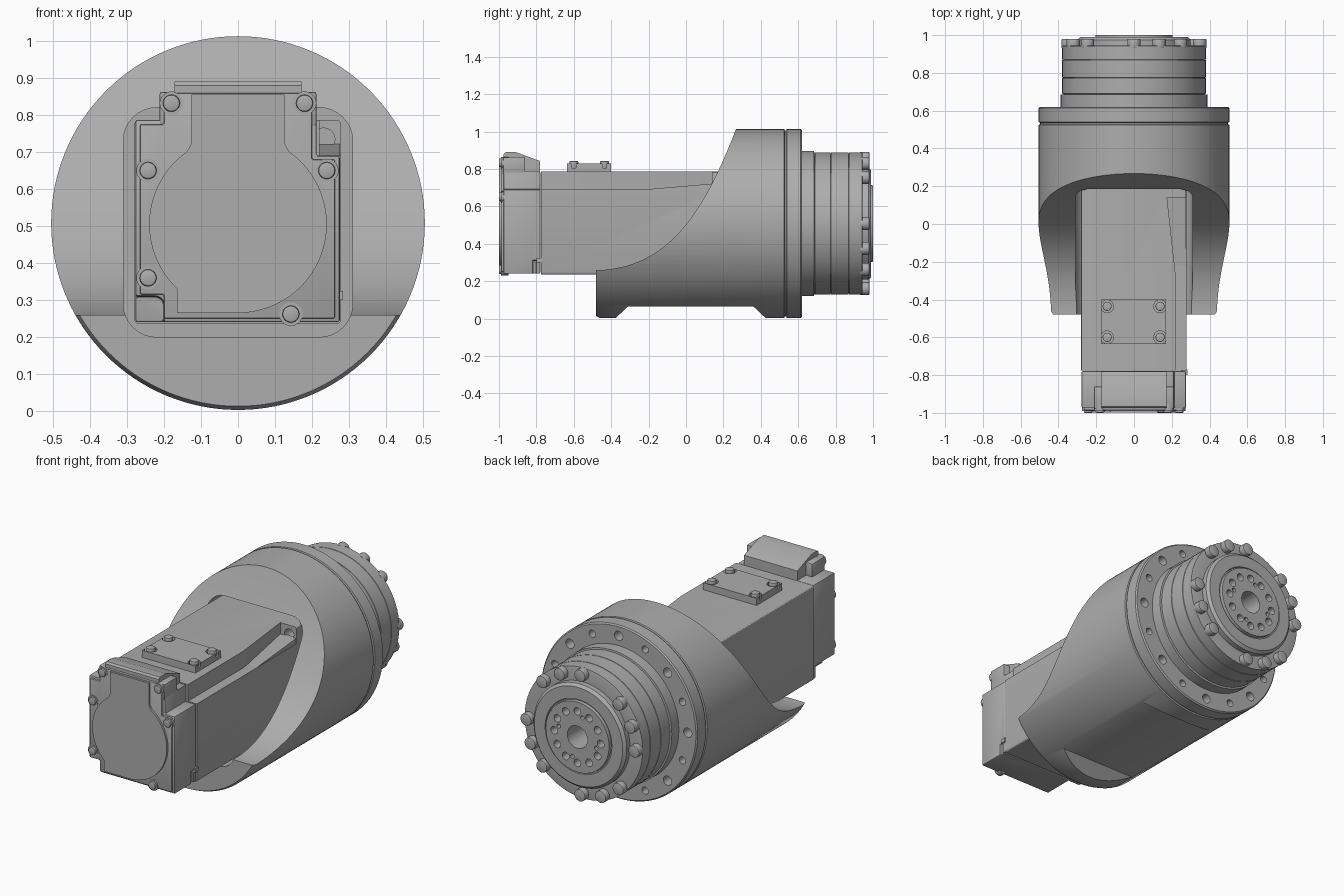
import bpy, bmesh
from math import sin, cos, pi, radians
from mathutils import Vector

CZ = 0.508  # height of the main axis

if "Cube" in bpy.data.objects:
    bpy.data.objects.remove(bpy.data.objects["Cube"])

metal = bpy.data.materials.new("satin grey metal")
metal.use_nodes = True
grey = (0.42, 0.42, 0.42, 1)
metal.diffuse_color = grey
metal.node_tree.nodes["Principled BSDF"].inputs["Base Color"].default_value = grey


def finish(name, bm):
    bmesh.ops.recalc_face_normals(bm, faces=bm.faces)
    mesh = bpy.data.meshes.new(name)
    bm.to_mesh(mesh)
    bm.free()
    mesh.materials.append(metal)
    ob = bpy.data.objects.new(name, mesh)
    bpy.context.collection.objects.link(ob)
    return ob


def prism(name, pts, axis, a, b, bm=None):
    """Extrude a 2D outline along an axis; returns an object unless adding to bm."""
    place = {"x": lambda u, v, w: (w, u, v),
             "y": lambda u, v, w: (u, w, v),
             "z": lambda u, v, w: (u, v, w)}[axis]
    own = bm is None
    bm = bmesh.new() if own else bm
    base = bm.faces.new([bm.verts.new(place(u, v, a)) for u, v in pts])
    new = bmesh.ops.extrude_face_region(bm, geom=[base])["geom"]
    shift = Vector(place(0, 0, b - a))
    bmesh.ops.translate(bm, vec=shift, verts=[g for g in new if isinstance(g, bmesh.types.BMVert)])
    return finish(name, bm) if own else None


def circle(u, v, r, n=20):
    return [(u + r * cos(2 * pi * i / n), v + r * sin(2 * pi * i / n)) for i in range(n)]


def rect(u0, u1, v0, v1):
    return [(u0, v0), (u1, v0), (u1, v1), (u0, v1)]


def rounded(u0, u1, v0, v1, r, n=8):
    pts = []
    corners = [(u1 - r, v1 - r), (u0 + r, v1 - r), (u0 + r, v0 + r), (u1 - r, v0 + r)]
    for k, (u, v) in enumerate(corners):
        for i in range(n + 1):
            t = (k + i / n) * pi / 2
            pts.append((u + r * cos(t), v + r * sin(t)))
    return pts


def discs(name, spots, r, axis, a, b, n=20):
    """Several equal short cylinders in one object."""
    bm = bmesh.new()
    for u, v in spots:
        prism(name, circle(u, v, r, n), axis, a, b, bm)
    return finish(name, bm)


def lathe(name, profile, n=96):
    """Solid of revolution about the main axis from (radius, y) pairs."""
    bm = bmesh.new()
    rings = [[bm.verts.new((x, y, z)) for x, z in circle(0, CZ, r, n)] for r, y in profile]
    for p, q in zip(rings, rings[1:]):
        for i in range(n):
            bm.faces.new((p[i], p[i - 1], q[i - 1], q[i]))
    bm.faces.new(rings[0])
    bm.faces.new(rings[-1])
    return finish(name, bm)


def polar(r, degrees):
    return [(r * cos(radians(d)), CZ + r * sin(radians(d))) for d in degrees]


def modify(ob, kind, **settings):
    mod = ob.modifiers.new(kind.lower(), kind)
    for key, value in settings.items():
        setattr(mod, key, value)
    bpy.context.view_layer.objects.active = ob
    bpy.ops.object.modifier_apply(modifier=mod.name)


def cut(ob, *cutters):
    for c in cutters:
        modify(ob, "BOOLEAN", operation="DIFFERENCE", solver="EXACT", object=c)
        bpy.data.objects.remove(c)


def bevel(ob, width):
    modify(ob, "BEVEL", width=width, segments=2, limit_method="ANGLE", angle_limit=radians(50))


# Housing: a drum with a sweeping scoop, a motor pocket and a flat underside
housing = lathe("housing", [(0.495, -0.48), (0.505, -0.46), (0.505, 0.525), (0.497, 0.528), (0.497, 0.536),
                            (0.505, 0.539), (0.505, 0.613), (0.498, 0.62)], 128)
p0, p1, p2, p3 = [Vector(p) for p in ((-0.44, 0.26), (-0.08, 0.29), (0.10, 0.58), (0.27, 1.02))]
scoop = [(-0.6, 1.2), (-0.6, 0.26)]
for i in range(33):
    t = i / 32
    scoop.append(tuple(p0 * (1 - t) ** 3 + p1 * 3 * t * (1 - t) ** 2 + p2 * 3 * t * t * (1 - t) + p3 * t ** 3))
scoop.append((0.34, 1.2))
ring_spots = polar(0.445, [22.5 * i for i in range(16)])
cut(housing,
    prism("scoop_cutter", scoop, "x", -0.7, 0.7),
    prism("pocket_cutter", rounded(-0.31, 0.31, 0.2, 0.82, 0.09), "y", -0.7, 0.36),
    prism("underside_cutter", [(-0.40, -0.02), (0.45, -0.02), (0.36, 0.065), (-0.31, 0.065)], "x", -0.6, 0.6),
    discs("bolt_hole_cutter", ring_spots[::2], 0.027, "y", 0.55, 0.7),
    discs("dowel_hole_cutter", ring_spots[1::2], 0.021, "y", 0.55, 0.7))

# Gear unit: stacked rings separated by fine grooves
profile = [(0.388, 0.60), (0.388, 0.685)]
for y0, y1 in ((0.69, 0.772), (0.776, 0.868), (0.872, 0.942)):
    profile += [(0.372, y0 - 0.003), (0.38, y0), (0.38, y1), (0.372, y1 + 0.002)]
profile += [(0.30, 0.944), (0.30, 0.975), (0.285, 0.99), (0.215, 0.99), (0.212, 0.982),
            (0.206, 0.982), (0.204, 1.0)]
gear_unit = lathe("gear_unit", profile)
cut(gear_unit,
    prism("bore_cutter", circle(0, CZ, 0.065, 32), "y", 0.85, 1.1),
    discs("output_hole_cutter", polar(0.15, [d + k for d in range(0, 360, 90) for k in (0, 30, 60)]),
          0.022, "y", 0.93, 1.1),
    discs("output_pin_cutter", polar(0.125, range(15, 360, 90)), 0.012, "y", 0.95, 1.1))

# Four groups of three cap screws round the gear unit
gear_bolts = discs("gear_bolts", polar(0.348, [q - k for q in range(0, 360, 90) for k in (0, 22.5, 45)]),
                   0.035, "y", 0.93, 0.98)
bevel(gear_bolts, 0.004)

# Motor body with a long corner step, and a small pocket low at the other side
motor = prism("motor_body", rounded(-0.28, 0.278, 0.235, 0.787, 0.012, 3), "y", -0.775, 0.40)
step = [(0.22, -1.1), (0.4, -1.1), (0.4, 0.14), (0.175, 0.14), (0.22, -0.27)]
cut(motor, prism("step_cutter", step, "z", 0.69, 0.9),
    discs("mount_hole_cutter", [(0.232, 0.735)], 0.03, "y", 0.05, 0.25))
prism("step_ramp", [(-0.28, 0.685), (0.15, 0.685), (0.15, 0.722)], "x", 0.16, 0.276)

# Motor end cap with its shoulders
end_cap = prism("end_cap", [(-0.277, 0.24), (0.275, 0.24), (0.275, 0.69), (0.212, 0.69), (0.212, 0.787),
                            (-0.277, 0.787)], "y", -0.975, -0.779)
cut(end_cap,
    prism("corner_cutter", rounded(-0.4, -0.20, 0.1, 0.31, 0.025), "y", -1.1, -0.80),
    prism("side_slot_cutter", rect(-0.82, -0.80, 0.20, 0.31), "x", 0.262, 0.4))
bevel(end_cap, 0.006)
prism("side_clip", rect(-0.80, -0.77, 0.30, 0.325), "x", 0.25, 0.284)

# Raised face plate: round window joined to a neck above and a foot at one side
face = [(-0.165, 0.265)]
face += [(0.24 * cos(t), 0.505 + 0.24 * sin(t)) for t in [radians(-90 + 5 * i) for i in range(30)]]
face += [(0.125, 0.725), (0.125, 0.855), (-0.125, 0.855), (-0.125, 0.725)]
face += [(0.24 * cos(t), 0.505 + 0.24 * sin(t)) for t in [radians(125 + 5 * i) for i in range(20)]]
face += [(-0.165, 0.33)]
prism("face_plate", face, "y", -0.999, -0.965)
rim = [(-0.2, 0.25), (0.262, 0.25), (0.262, 0.68), (0.20, 0.68), (0.20, 0.86), (-0.2, 0.86),
       (-0.2, 0.775), (-0.265, 0.775), (-0.265, 0.315), (-0.2, 0.315)]
bevel(prism("front_cover", rim, "y", -0.987, -0.96), 0.005)

# Screws on the front cover
screws = [(-0.18, 0.832), (0.18, 0.832), (-0.243, 0.65), (0.24, 0.65), (-0.243, 0.36), (0.143, 0.262)]
discs("screw_washers", screws, 0.032, "y", -0.989, -0.95)
bevel(discs("front_screws", screws, 0.023, "y", -1.0, -0.97), 0.005)

# Connector hood on top
prism("connector_hood", [(-0.975, 0.76), (-0.78, 0.76), (-0.78, 0.842), (-0.91, 0.89), (-0.965, 0.89),
                         (-0.975, 0.88)], "x", -0.172, 0.172)
bevel(prism("connector_shoulders", rect(-0.212, 0.212, 0.77, 0.862), "y", -0.978, -0.86), 0.006)

# Terminal cover with four screws
cover_spots = [(x, y) for x in (-0.142, 0.138) for y in (-0.60, -0.436)]
cover = prism("terminal_cover", rect(-0.175, 0.17, -0.635, -0.40), "z", 0.78, 0.828)
cut(cover, discs("cover_recess_cutter", cover_spots, 0.034, "z", 0.805, 0.9))
bevel(discs("cover_screws", cover_spots, 0.024, "z", 0.80, 0.842), 0.004)

# Smooth round parts, keep edges crisp
bpy.ops.object.select_all(action="DESELECT")
for ob in bpy.context.scene.objects:
    if ob.type == "MESH":
        ob.select_set(True)
        bpy.context.view_layer.objects.active = ob
bpy.ops.object.shade_smooth_by_angle(angle=radians(30))
